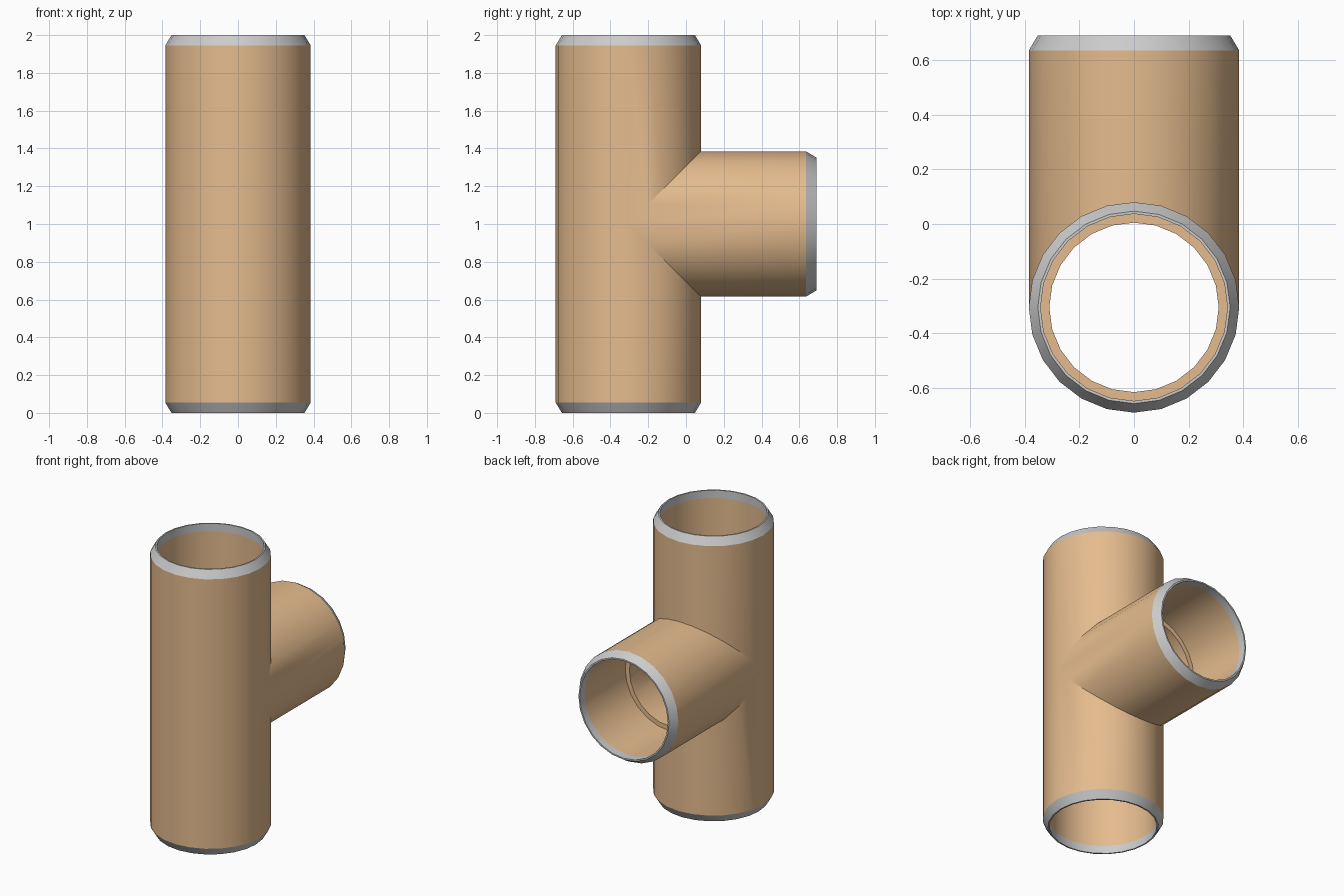
import bpy, bmesh, math

if "Cube" in bpy.data.objects:
    bpy.data.objects.remove(bpy.data.objects["Cube"])

SIDES = 24
R_OUT, R_IN, R_CORE = 0.385, 0.342, 0.31   # outer wall, bore at the ends, narrower core bore
YC, ZC = -0.305, 1.0                       # where the pipe axes cross
CORE = 0.49                                # distance from crossing to the bore step
BEVEL = 0.055

tan = bpy.data.materials.new("tan_pipe")
tan.diffuse_color = (0.78, 0.50, 0.27, 1)
tan.use_nodes = True
tan.node_tree.nodes["Principled BSDF"].inputs["Base Color"].default_value = tan.diffuse_color

# Arms: name, length from crossing, point mapping, start of the mitre, face flip
ARMS = [
    ("top", 1.0, lambda c, s, h: (c, YC + s, ZC + h), lambda s: max(0, s), False),
    ("bottom", 1.0, lambda c, s, h: (c, YC + s, ZC - h), lambda s: max(0, s), True),
    ("branch", 0.995, lambda c, s, h: (c, YC + h, ZC + s), abs, True),
]


def sweep(bm, profile, arm):
    """Revolve (radius, distance) points round an arm; distance None = mitre line."""
    _, _, place, mitre, flip = arm
    rings = []
    for r, h in profile:
        ring = []
        for i in range(SIDES):
            a = 2 * math.pi * i / SIDES
            c, s = r * math.cos(a), r * math.sin(a)
            ring.append(bm.verts.new(place(c, s, mitre(s) if h is None else h)))
        rings.append(ring)
    for p, q in zip(rings, rings[1:]):
        for i in range(SIDES):
            j = (i + 1) % SIDES
            f = [p[i], q[i], q[j], p[j]]
            bm.faces.new(f[::-1] if flip else f)


def finish(bm, name, mat=None):
    bmesh.ops.remove_doubles(bm, verts=bm.verts, dist=1e-4)
    me = bpy.data.meshes.new(name)
    bm.to_mesh(me)
    bm.free()
    ob = bpy.data.objects.new(name, me)
    bpy.context.collection.objects.link(ob)
    if mat:
        me.materials.append(mat)
    bpy.ops.object.select_all(action='DESELECT')
    ob.select_set(True)
    bpy.context.view_layer.objects.active = ob
    bpy.ops.object.shade_smooth_by_angle(angle=math.radians(30))


# Tan tee body: stepped bore and mitred outer wall
body = bmesh.new()
for arm in ARMS:
    end = arm[1] - BEVEL
    sweep(body, [(R_CORE, None), (R_CORE, CORE), (R_IN, CORE), (R_IN, end)], arm)
    sweep(body, [(R_OUT, end), (R_OUT, None)], arm)
finish(body, "tee_body", tan)

# Grey bevelled weld ends
for arm in ARMS:
    L = arm[1]
    bm = bmesh.new()
    sweep(bm, [(R_IN, L - BEVEL), (R_IN, L), (0.352, L), (R_OUT, L - BEVEL)], arm)
    finish(bm, arm[0] + "_bevel_end")
